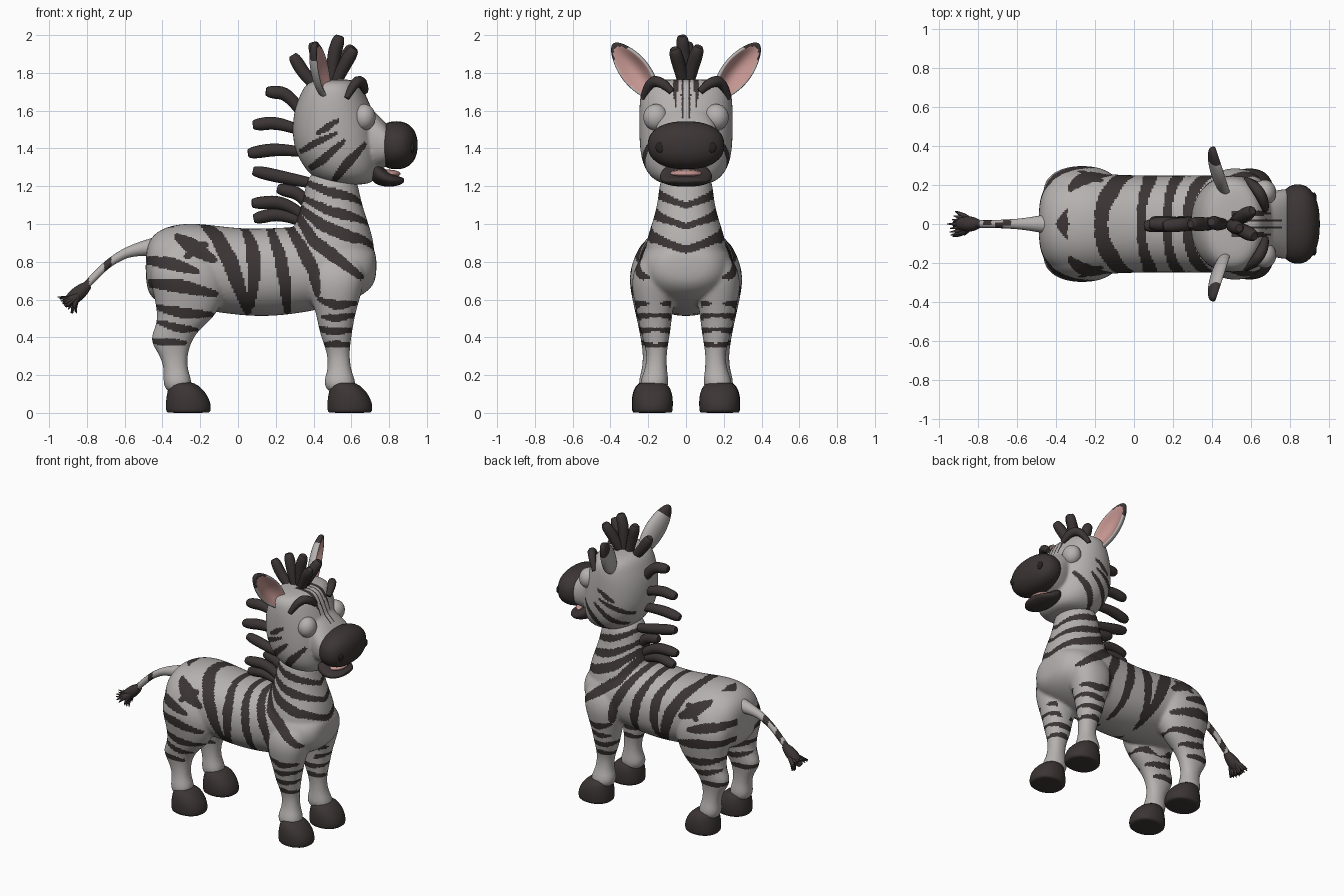
import bpy, bmesh, math, random
from mathutils import Vector, Matrix

random.seed(4)
if "Cube" in bpy.data.objects:
    bpy.data.objects.remove(bpy.data.objects["Cube"])


def material(name, rgb):
    m = bpy.data.materials.new(name)
    m.use_nodes = True
    m.diffuse_color = (*rgb, 1)
    shader = next(n for n in m.node_tree.nodes if n.type == "BSDF_PRINCIPLED")
    shader.inputs["Base Color"].default_value = (*rgb, 1)
    shader.inputs["Roughness"].default_value = 0.7
    return m


COAT = material("pale grey coat", (.46, .44, .43))
DARK = material("dark brown", (.045, .035, .035))
PINK = material("soft pink", (.55, .3, .28))
BLACK = material("nostril black", (.02, .016, .016))


def add_object(name, mesh, *mats):
    mesh.name = name
    for m in mats:
        mesh.materials.append(m)
    ob = bpy.data.objects.new(name, mesh)
    bpy.context.collection.objects.link(ob)
    return ob


def finish(name, bm, *mats):
    bmesh.ops.recalc_face_normals(bm, faces=bm.faces)
    mesh = bpy.data.meshes.new(name)
    bm.to_mesh(mesh)
    bm.free()
    mesh.shade_smooth()
    return add_object(name, mesh, *mats)


def bake(ob):
    """Replace the object's mesh with its modified result."""
    bpy.context.view_layer.update()
    ev = ob.evaluated_get(bpy.context.evaluated_depsgraph_get())
    mesh = bpy.data.meshes.new_from_object(ev)
    ob.modifiers.clear()
    ob.data = mesh
    mesh.shade_smooth()


def loft(bm, axis, rings, side=1, power=2.2, sides=24):
    """Rings are (position, low, high, y centre, y half width)."""
    loops = []
    for t, lo, hi, yc, w in rings:
        loop = []
        for i in range(sides):
            a = math.tau * i / sides
            c, s = (math.copysign(abs(f) ** (2 / power), f) for f in (math.cos(a), math.sin(a)))
            u, y = (lo + hi) / 2 + c * (hi - lo) / 2, side * yc + s * w
            loop.append(bm.verts.new((u, y, t) if axis == "z" else (t, y, u)))
        loops.append(loop)
    for a, b in zip(loops, loops[1:]):
        for i in range(sides):
            j = (i + 1) % sides
            bm.faces.new((a[i], a[j], b[j], b[i]))
    bm.faces.new(loops[0])
    bm.faces.new(loops[-1])


def fuse(ob, voxel, passes):
    """Merge overlapping volumes into one smooth skin."""
    ob.modifiers.new("round", "SUBSURF").levels = 2
    rm = ob.modifiers.new("merge", "REMESH")
    rm.mode, rm.voxel_size = "VOXEL", voxel
    sm = ob.modifiers.new("relax", "SMOOTH")
    sm.factor, sm.iterations = .5, passes
    bake(ob)


def on_stripe(x, z, stripe):
    w, pts = stripe
    n = len(pts) - 1
    for i in range(n):
        (ax, az), (bx, bz) = pts[i], pts[i + 1]
        dx, dz = bx - ax, bz - az
        u = max(0, min(1, ((x - ax) * dx + (z - az) * dz) / (dx * dx + dz * dz)))
        width = w * (.5 + .5 * math.sin(math.pi * (i + u) / n))
        if math.hypot(x - ax - u * dx, z - az - u * dz) < width:
            return True
    return False


def paint(ob, rule):
    for p in ob.data.polygons:
        p.material_index = int(rule(*p.center))


def ellipsoid(name, loc, radii, mat, power=1):
    bm = bmesh.new()
    bmesh.ops.create_uvsphere(bm, u_segments=36, v_segments=22, radius=1)
    for v in bm.verts:
        v.co = [loc[k] + radii[k] * math.copysign(abs(v.co[k]) ** power, v.co[k]) for k in range(3)]
    return finish(name, bm, mat)


def tube(name, pts, radius, radii, *mats):
    cu = bpy.data.curves.new(name, "CURVE")
    cu.dimensions, cu.bevel_depth, cu.bevel_resolution = "3D", radius, 3
    cu.use_fill_caps = True
    sp = cu.splines.new("NURBS")
    sp.points.add(len(pts) - 1)
    for p, co, r in zip(sp.points, pts, radii):
        p.co, p.radius = (*co, 1), r
    sp.order_u, sp.use_endpoint_u, sp.resolution_u = 3, True, 8
    temp = bpy.data.objects.new(name, cu)
    bpy.context.collection.objects.link(temp)
    bpy.context.view_layer.update()
    mesh = bpy.data.meshes.new_from_object(temp.evaluated_get(bpy.context.evaluated_depsgraph_get()))
    bpy.data.objects.remove(temp)
    mesh.shade_smooth()
    mesh.set_sharp_from_angle(angle=math.radians(60))
    return add_object(name, mesh, *mats)


# Body: trunk, neck and four legs fused together
bm = bmesh.new()
loft(bm, "x", [(-.49, .68, .86, 0, .1), (-.46, .6, .94, 0, .2), (-.38, .57, .99, 0, .25), (-.25, .55, 1.01, 0, .265),
               (-.1, .53, .99, 0, .255), (.05, .51, .975, 0, .25), (.2, .51, .98, 0, .25), (.35, .53, .99, 0, .25),
               (.5, .56, .96, 0, .255), (.62, .6, .93, 0, .235), (.7, .65, .89, 0, .18), (.735, .71, .85, 0, .1)])
loft(bm, "z", [(.75, .3, .7, 0, .2), (.85, .27, .73, 0, .225), (.95, .28, .71, 0, .2), (1.05, .32, .675, 0, .165),
               (1.15, .35, .645, 0, .145), (1.3, .37, .62, 0, .135)])
for s in (1, -1):
    loft(bm, "z", [(.1, .47, .62, .17, .07), (.17, .45, .625, .168, .078), (.22, .475, .6, .16, .06),
                   (.3, .475, .59, .155, .052), (.36, .455, .595, .157, .062), (.43, .43, .605, .162, .08),
                   (.52, .415, .62, .165, .092), (.62, .38, .65, .168, .115), (.73, .36, .68, .165, .128),
                   (.86, .4, .66, .14, .085)], s)
    loft(bm, "z", [(.1, -.38, -.255, .178, .066), (.17, -.4, -.24, .178, .076), (.22, -.39, -.265, .175, .06),
                   (.3, -.41, -.27, .172, .054), (.38, -.47, -.245, .172, .066), (.44, -.445, -.205, .172, .077),
                   (.5, -.425, -.13, .172, .09), (.6, -.44, -.07, .17, .115), (.72, -.475, -.06, .165, .142),
                   (.83, -.45, -.1, .15, .125), (.94, -.38, -.18, .125, .09)], s)
body = finish("body", bm, COAT, DARK)
fuse(body, .0095, 10)

# Coat stripes as (half width, side path)
trunk_stripes = [
    (.042, [(-.18, 1), (-.11, .93), (-.04, .8), (0, .68), (.05, .54)]),
    (.035, [(.03, .99), (.08, .87), (.085, .72), (.07, .57)]),
    (.034, [(.16, 1), (.22, .84), (.25, .68), (.26, .54)]),
    (.034, [(.25, 1.02), (.34, .87), (.4, .75), (.42, .63)]),
    (.034, [(.3, 1.07), (.4, .91), (.52, .82), (.65, .72)]),
    (.032, [(.31, 1.1), (.45, .99), (.6, .93), (.76, .9)]),
    (.027, [(.32, 1.15), (.48, 1.07), (.6, 1.04), (.72, 1.03)]),
    (.025, [(.34, 1.23), (.48, 1.17), (.58, 1.15), (.7, 1.14)])]
leg_stripes = [
    (.04, [(-.32, .93), (-.24, .88), (-.13, .81)]), (.032, [(-.27, .83), (-.22, .87), (-.17, .89)]),
    (.033, [(-.5, .81), (-.35, .79), (-.22, .75)]), (.034, [(-.5, .69), (-.3, .67), (-.12, .63)]),
    (.027, [(-.43, .56), (-.3, .53), (-.14, .52)]), (.022, [(-.42, .48), (-.32, .45), (-.22, .44)]),
    (.022, [(-.48, .385), (-.37, .375), (-.28, .37)]),
    (.024, [(.43, .6), (.52, .57), (.62, .58)]), (.02, [(.45, .51), (.52, .5), (.63, .52)]),
    (.02, [(.41, .45), (.5, .43), (.61, .44)]), (.018, [(.44, .36), (.52, .365), (.6, .36)])]


def coat_rule(x, y, z):
    if x < -.32 and z > .9 and abs(y) < .1:
        return abs(x + .365 - y * y * 4) < .035 * (1 - abs(y) / .08)
    if x < -.42 and z > .6 and abs(y) < .1:
        return False
    # Bands dip into a chevron on the chest
    dip = .3 * max(0, .15 - abs(y)) * max(0, min(1, (x - .45) * 5))
    if any(on_stripe(x, z + dip, st) for st in trunk_stripes):
        return True
    return abs(y) > .08 and any(on_stripe(x, z, st) for st in leg_stripes)


paint(body, coat_rule)

# Hooves
for end, dx, yc in (("front", 0, .177), ("hind", -.855, .18)):
    for side, s in (("left", 1), ("right", -1)):
        bm = bmesh.new()
        rings = [(0, .48, .7, .1), (.004, .475, .71, .105), (.035, .47, .715, .109), (.085, .475, .7, .108),
                 (.13, .485, .665, .096), (.16, .495, .625, .072), (.165, .52, .58, .03)]
        loft(bm, "z", [(z, a + dx, b + dx, yc, w) for z, a, b, w in rings], s)
        hoof = finish(f"{end}_{side}_hoof", bm, DARK)
        hoof.modifiers.new("round", "SUBSURF").levels = 1
        bake(hoof)

# Head and snout with cheek and forehead stripes
bm = bmesh.new()
loft(bm, "z", [(1.205, .48, .69, 0, .11), (1.24, .4, .735, 0, .185), (1.31, .34, .75, 0, .23), (1.4, .295, .75, 0, .247),
               (1.5, .285, .74, 0, .25), (1.6, .295, .715, 0, .25), (1.68, .325, .68, 0, .245),
               (1.74, .355, .65, 0, .228), (1.768, .41, .61, 0, .16)], power=2.2)
loft(bm, "x", [(.5, 1.27, 1.68, 0, .14), (.64, 1.27, 1.67, 0, .15), (.71, 1.28, 1.61, 0, .17),
               (.79, 1.3, 1.53, 0, .185), (.81, 1.32, 1.5, 0, .17)], power=2.4)
head = finish("head", bm, COAT, DARK)
fuse(head, .009, 5)
cheek_stripes = [(.018, [(.42, 1.48), (.47, 1.51), (.53, 1.55)]), (.018, [(.31, 1.37), (.41, 1.43), (.52, 1.48)]),
                 (.022, [(.36, 1.28), (.45, 1.34), (.56, 1.44)]), (.024, [(.5, 1.22), (.57, 1.31), (.67, 1.42)])]


def head_rule(x, y, z):
    if x > .5 and z > 1.56 and abs(y) < .1:
        return any(abs(abs(y) - c) < w * min(1, (z - low) * 9)
                   for c, w, low in ((.018, .008, 1.56), (.056, .012, 1.6)))
    return abs(y) > .1 and any(on_stripe(x, z, st) for st in cheek_stripes)


paint(head, head_rule)

# Muzzle, open jaw and mouth
ellipsoid("muzzle", (.838, 0, 1.417), (.113, .203, .127), DARK, .88)
bm = bmesh.new()
loft(bm, "x", [(.7, 1.23, 1.33, 0, .1), (.74, 1.205, 1.325, 0, .14), (.79, 1.195, 1.28, 0, .14),
               (.84, 1.2, 1.255, 0, .12), (.875, 1.215, 1.245, 0, .07), (.88, 1.225, 1.24, 0, .03)])
jaw = finish("lower_jaw", bm, DARK)
jaw.modifiers.new("round", "SUBSURF").levels = 2
bake(jaw)
ellipsoid("tongue", (.79, 0, 1.266), (.07, .085, .022), PINK)

# Paired face parts
for side, s in (("left", 1), ("right", -1)):
    ellipsoid(side + "_nostril", (.922, s * .135, 1.405), (.012, .026, .028), BLACK)
    ellipsoid(side + "_eye", (.668, s * .16, 1.565), (.06, .066, .07), COAT)
    tube(side + "_eyebrow", [(.672, s * .075, 1.7), (.665, s * .12, 1.75), (.62, s * .195, 1.76), (.575, s * .228, 1.665)],
         .029, (.6, 1, 1, .5), DARK)
    # Cupped ear: pink hollow, dark tip
    base, tip = Vector((.475, s * .15, 1.66)), Vector((.4, s * .385, 1.955))
    up = (tip - base).normalized()
    out = Vector((1, s * .35, 0))
    out = (out - up * out.dot(up)).normalized()
    turn = Matrix((out, up.cross(out), up)).transposed()
    bm = bmesh.new()
    bmesh.ops.create_uvsphere(bm, u_segments=40, v_segments=28, radius=1)
    for f in bm.faces:
        c = f.calc_center_median()
        f.material_index = 2 if c.x > .5 else 1 if c.z > .64 else 0
    for v in bm.verts:
        x, y, z = v.co
        if x > 0:
            x = 2 * x * (1 - x) - .5 * x * x
        local = Vector((x * .045, y * .08 * (1 - .2 * z * z), z * (tip - base).length / 2))
        v.co = (base + tip) / 2 + turn @ local
    finish(side + "_ear", bm, COAT, DARK, PINK)

# Mane tufts as root, middle, tip
tufts = [[(.36, 0, 1.55), (.28, 0, 1.69), (.16, -.01, 1.7)], [(.34, 0, 1.49), (.22, 0, 1.54), (.09, 0, 1.525)],
         [(.34, 0, 1.38), (.22, 0, 1.4), (.065, -.01, 1.375)], [(.42, 0, 1.21), (.27, 0, 1.24), (.09, 0, 1.28)],
         [(.38, 0, 1.08), (.34, 0, 1.16), (.22, .01, 1.185)], [(.36, 0, 1.03), (.26, 0, 1.12), (.085, -.01, 1.11)],
         [(.34, 0, 1.01), (.23, 0, 1.06), (.095, .01, 1.03)], [(.42, 0, 1.72), (.36, 0, 1.78), (.295, 0, 1.885)],
         [(.46, 0, 1.73), (.43, 0, 1.85), (.4, .01, 1.95)], [(.5, 0, 1.73), (.5, -.01, 1.87), (.535, -.02, 1.985)],
         [(.51, .01, 1.73), (.54, .03, 1.82), (.6, .065, 1.93)], [(.51, -.01, 1.73), (.55, -.03, 1.82), (.61, -.06, 1.92)]]
for i, (root, mid, tip) in enumerate(tufts):
    beyond = Vector(tip) + (Vector(tip) - Vector(mid)).normalized() * .012
    tube(f"mane_tuft_{i + 1}", [root, mid, tip, beyond], .036, (.75, 1, 1, .55), DARK)

# Tail and tuft
tail = tube("tail", [(-.42, 0, .88), (-.55, 0, .87), (-.68, 0, .8), (-.76, 0, .72), (-.86, 0, .62)],
            .045, (1.3, .7, .5, .48, .45), COAT, DARK)
tail.modifiers.new("detail", "SUBSURF").levels = 1
bake(tail)
paint(tail, lambda x, y, z: any(abs(x - c) < .02 and y * s > -.008 for c, s in ((-.65, 1), (-.69, -1), (-.75, 1)))
      or x < -.79)
tube("tail_tuft_core", [(-.79, 0, .68), (-.86, 0, .62), (-.92, 0, .57)], .055, (.4, 1.1, .3), DARK)
for i in range(18):
    a = math.tau * i / 18
    tip = Vector((-.905, 0, .57)) + Vector((.04 * math.cos(a), .065 * math.sin(a), -.045 * math.cos(a)))
    tip.x += random.uniform(-.02, .02)
    tube(f"tail_strand_{i + 1}", [(-.82, 0, .65), (-.87, tip.y * .8, .6), tip], .016, (1, 1, .15), DARK)
